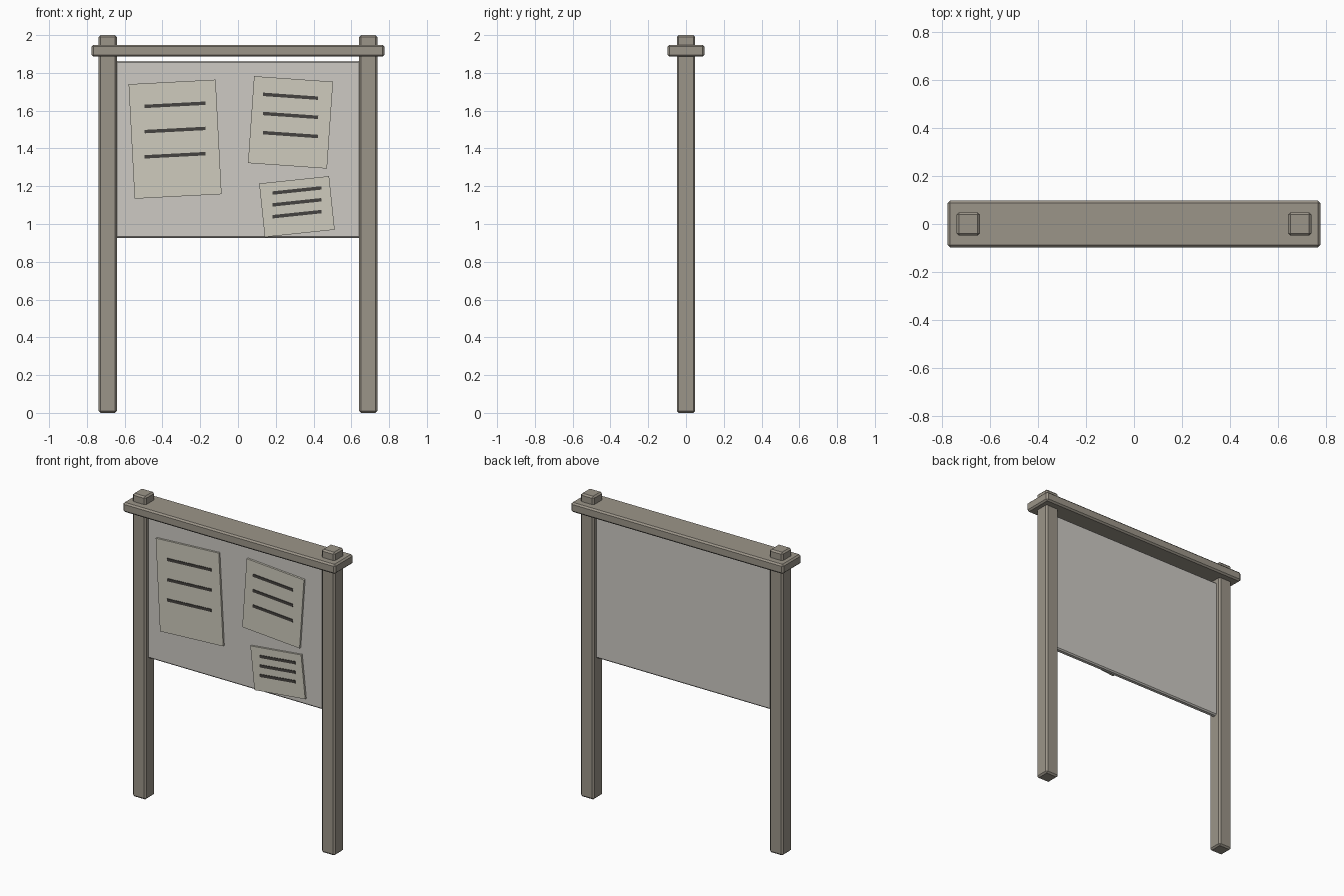
import bpy
from math import radians

if "Cube" in bpy.data.objects:
    bpy.data.objects.remove(bpy.data.objects["Cube"])


def material(name, rgb):
    m = bpy.data.materials.new(name)
    m.diffuse_color = (*rgb, 1)
    m.use_nodes = True
    m.node_tree.nodes["Principled BSDF"].inputs["Base Color"].default_value = m.diffuse_color
    return m


wood = material("weathered_wood", (0.33, 0.30, 0.25))
panel = material("pale_panel", (0.61, 0.59, 0.55))
paper = material("paper", (0.62, 0.60, 0.51))
ink = material("dark_ink", (0.06, 0.055, 0.05))


def box(name, centre, size, mat, bevel=0, tilt=0):
    bpy.ops.mesh.primitive_cube_add(size=1, location=centre)
    ob = bpy.context.object
    ob.name = name
    ob.scale = size
    bpy.ops.object.transform_apply(location=False, rotation=False, scale=True)
    ob.rotation_euler.y = -radians(tilt)
    ob.data.materials.append(mat)
    if bevel:
        mod = ob.modifiers.new("chamfer", "BEVEL")
        mod.width = bevel
        mod.segments = 1
    return ob


# Two square posts, with the cap plank running across them
for side, sx in (("left", -1), ("right", 1)):
    box(side + "_post", (sx * 0.69, 0, 1.0), (0.097, 0.097, 2.0), wood, 0.01)
box("cap_plank", (0, 0, 1.917), (1.55, 0.194, 0.063), wood, 0.01)

# Notice panel, ends let into the posts
FRONT = -0.018
box("notice_panel", (0, 0, 1.394), (1.32, -2 * FRONT, 0.936), panel, 0.008)

# Tilted notices, each with three dark strips: x, z, width, height, tilt
notices = (
    (-0.333, 1.449, 0.461, 0.607, 3),
    (0.278, 1.538, 0.419, 0.461, -4),
    (0.312, 1.092, 0.372, 0.285, 6),
)
THICK = 0.013
for i, (x, z, w, h, tilt) in enumerate(notices, 1):
    box(f"notice_{i}", (x, FRONT - THICK / 2, z), (w, THICK, h), paper, 0, tilt)
    for j, k in enumerate((0.30, 0.08, -0.14), 1):
        box(f"notice_{i}_strip_{j}", (x, FRONT - THICK, z + k * h),
            (w * 0.7, 0.008, 0.018), ink, 0, tilt)
